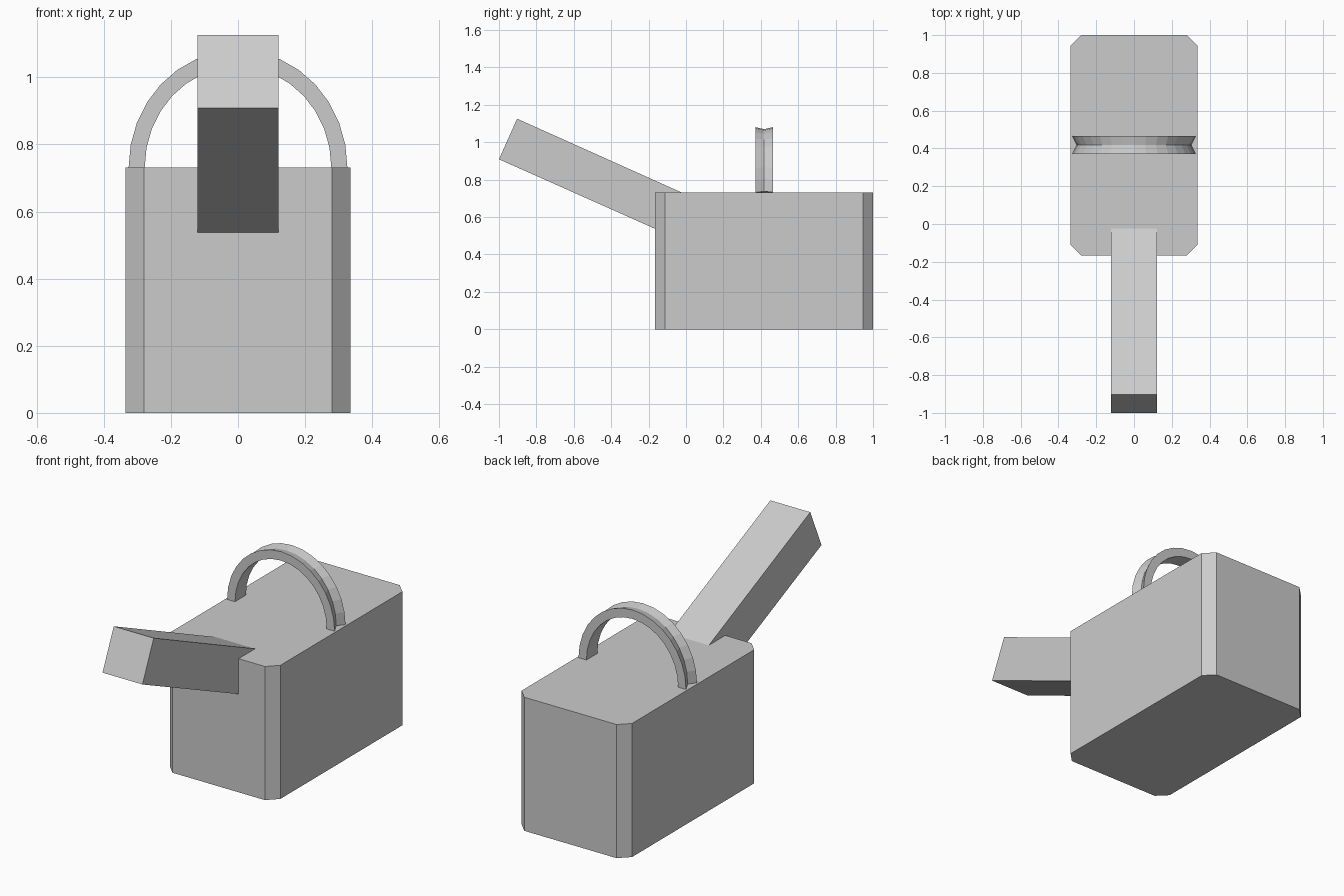
import bpy, bmesh, math

if "Cube" in bpy.data.objects:
    bpy.data.objects.remove(bpy.data.objects["Cube"])


def make_object(name, verts, faces):
    mesh = bpy.data.meshes.new(name)
    bm = bmesh.new()
    vs = [bm.verts.new(v) for v in verts]
    for f in faces:
        bm.faces.new([vs[i] for i in f])
    bmesh.ops.recalc_face_normals(bm, faces=bm.faces[:])
    bm.to_mesh(mesh)
    bm.free()
    obj = bpy.data.objects.new(name, mesh)
    bpy.context.collection.objects.link(obj)
    return obj


def loft(name, rings):
    """Skin a list of equal-length closed rings and cap both ends."""
    n = len(rings[0])
    verts = [p for ring in rings for p in ring]
    faces = [(r * n + i, r * n + (i + 1) % n, (r + 1) * n + (i + 1) % n, (r + 1) * n + i)
             for r in range(len(rings) - 1) for i in range(n)]
    faces += [tuple(range(n)), tuple(range(len(verts) - n, len(verts)))]
    return make_object(name, verts, faces)


# Body: box with chamfered vertical corners
W, Y0, Y1, H, C = 0.335, -0.167, 1.0, 0.732, 0.055
outline = [(W, Y0 + C), (W, Y1 - C), (W - C, Y1), (C - W, Y1),
           (-W, Y1 - C), (-W, Y0 + C), (C - W, Y0), (W - C, Y0)]
loft("can_body", [[(x, y, z) for x, y in outline] for z in (0, H)])

# Spout: slanted square bar whose inner end is buried in the body
profile = [(-1.0, 0.909), (-0.903, 1.126), (0.0, 0.721), (-0.095, 0.506)]
loft("spout", [[(x, y, z) for y, z in profile] for x in (-0.121, 0.121)])

# Handle: half-elliptical arch with a V groove along its outer side
# section entries: y, x radius, z radius, base height
section = [(0.371, 0.278, 0.300, H), (0.371, 0.326, 0.349, H),
           (0.418, 0.303, 0.332, H + 0.006),
           (0.465, 0.326, 0.349, H), (0.465, 0.278, 0.300, H)]
SEG = 16
rings = []
for k in range(SEG + 1):
    a = math.pi * k / SEG
    rings.append([(rx * math.cos(a), y, base + rz * math.sin(a))
                  for y, rx, rz, base in section])
loft("handle", rings)
